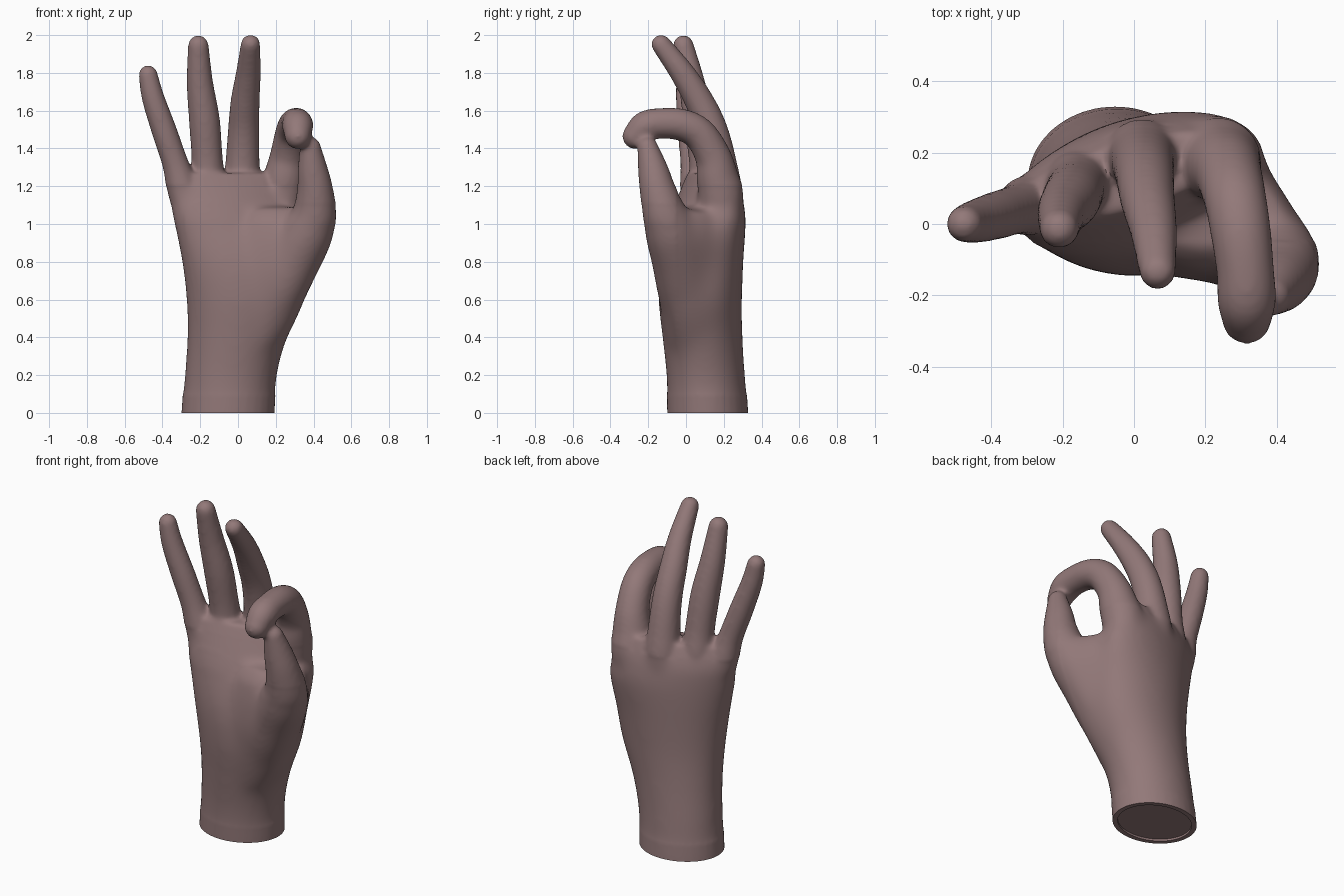
import bpy, bmesh, math
from mathutils import Vector

if "Cube" in bpy.data.objects:
    bpy.data.objects.remove(bpy.data.objects["Cube"])

SIDES = 32


def spline(keys, steps=8):
    """Catmull-Rom interpolation of tuples of any length."""
    k = [keys[0]] + list(keys) + [keys[-1]]
    out = []
    for i in range(1, len(k) - 2):
        for s in range(steps):
            t = s / steps
            out.append(tuple(
                0.5 * (2 * b + (c - a) * t + (2 * a - 5 * b + 4 * c - d) * t * t
                       + (3 * b - a - 3 * c + d) * t ** 3)
                for a, b, c, d in zip(k[i - 1], k[i], k[i + 1], k[i + 2])))
    out.append(tuple(keys[-1]))
    return out


def loft(bm, rings):
    """Skin a list of point rings into a closed shell."""
    loops = [[bm.verts.new(p) for p in ring] for ring in rings]
    for a, b in zip(loops, loops[1:]):
        for i in range(SIDES):
            j = (i + 1) % SIDES
            bm.faces.new((a[i], a[j], b[j], b[i]))
    bm.faces.new(loops[0][::-1])
    bm.faces.new(loops[-1])


def stack(bm, keys):
    """Loft of level ellipses: z, centre x, centre y, half width, half depth, twist."""
    rings = []
    for z, cx, cy, rx, ry, tw in spline(keys):
        ring = []
        for n in range(SIDES):
            a = 2 * math.pi * n / SIDES
            x, y = rx * math.cos(a), ry * math.sin(a)
            ring.append((cx + x * math.cos(tw) - y * math.sin(tw),
                         cy + x * math.sin(tw) + y * math.cos(tw), z))
        rings.append(ring)
    loft(bm, rings)


def digit(bm, keys):
    """Tapered tube along (x, y, z, radius) keys with a rounded tip."""
    pts = [(Vector(p[:3]), p[3]) for p in spline(keys)]
    end, r = pts[-1]
    d = (end - pts[-2][0]).normalized()
    for a in (15, 30, 45, 60, 75, 86):
        t = math.radians(a)
        pts.append((end + d * r * math.sin(t), r * math.cos(t)))
    u, rings = Vector((1, 0, 0)), []
    for i, (p, rad) in enumerate(pts):
        d = (pts[min(i + 1, len(pts) - 1)][0] - pts[max(i - 1, 0)][0]).normalized()
        u = (u - d * u.dot(d)).normalized()
        v = d.cross(u)
        rings.append([p + rad * (u * math.cos(a) + v * math.sin(a))
                      for a in (2 * math.pi * n / SIDES for n in range(SIDES))])
    loft(bm, rings)


bm = bmesh.new()

# Wrist and palm
stack(bm, [(-0.1, -0.056, 0.117, 0.247, 0.215, 0),
           (0.0, -0.053, 0.115, 0.247, 0.215, 0),
           (0.2, -0.038, 0.105, 0.248, 0.210, 0.0),
           (0.4, -0.005, 0.088, 0.268, 0.214, 0.03),
           (0.6, 0.030, 0.076, 0.308, 0.222, 0.10),
           (0.8, 0.030, 0.083, 0.335, 0.217, 0.20),
           (1.0, 0.015, 0.112, 0.367, 0.187, 0.28),
           (1.15, -0.018, 0.128, 0.353, 0.145, 0.28),
           (1.27, -0.025, 0.132, 0.325, 0.090, 0.28)])
# Muscle web between index knuckle and thumb
stack(bm, [(0.25, 0.05, 0.10, 0.15, 0.12, -0.95),
           (0.50, 0.15, 0.08, 0.20, 0.145, -0.95),
           (0.75, 0.24, 0.06, 0.225, 0.135, -0.95),
           (0.95, 0.31, 0.05, 0.235, 0.118, -0.95),
           (1.07, 0.325, 0.045, 0.20, 0.075, -0.95)])
# Thumb pad across the front of the palm
stack(bm, [(0.35, 0.06, 0.0, 0.14, 0.10, -0.2),
           (0.60, 0.11, -0.025, 0.20, 0.115, -0.2),
           (0.80, 0.15, -0.035, 0.22, 0.118, -0.2),
           (1.00, 0.17, -0.015, 0.20, 0.110, -0.2),
           (1.09, 0.17, 0.02, 0.16, 0.08, -0.2)])

# Thumb, bent forward to meet the index finger
digit(bm, [(0.10, 0.06, 0.40, 0.13), (0.21, 0.0, 0.64, 0.15),
           (0.30, -0.04, 0.82, 0.148), (0.37, -0.08, 0.96, 0.142),
           (0.405, -0.115, 1.06, 0.118), (0.408, -0.15, 1.18, 0.096),
           (0.395, -0.175, 1.29, 0.080), (0.383, -0.203, 1.405, 0.056)])
# Index finger, curled into a ring
digit(bm, [(0.18, 0.15, 0.95, 0.09), (0.225, 0.185, 1.12, 0.122),
           (0.247, 0.166, 1.25, 0.111), (0.264, 0.142, 1.36, 0.095),
           (0.283, 0.072, 1.475, 0.088), (0.299, -0.02, 1.524, 0.085),
           (0.312, -0.13, 1.533, 0.081), (0.316, -0.215, 1.516, 0.082),
           (0.316, -0.268, 1.465, 0.069)])
# Middle finger, leaning forward
digit(bm, [(0.02, 0.16, 0.95, 0.09), (0.022, 0.188, 1.15, 0.108),
           (0.024, 0.178, 1.32, 0.091), (0.03, 0.137, 1.5, 0.083),
           (0.038, 0.070, 1.65, 0.077), (0.055, -0.02, 1.8, 0.066),
           (0.066, -0.132, 1.951, 0.052)])
# Ring finger
digit(bm, [(-0.13, 0.09, 0.95, 0.09), (-0.155, 0.112, 1.17, 0.096),
           (-0.163, 0.098, 1.34, 0.083), (-0.178, 0.067, 1.55, 0.082),
           (-0.202, 0.030, 1.75, 0.070), (-0.210, -0.014, 1.945, 0.055)])
# Little finger, splayed outward
digit(bm, [(-0.22, 0.06, 0.95, 0.07), (-0.282, 0.055, 1.15, 0.088),
           (-0.332, 0.040, 1.32, 0.070), (-0.393, 0.022, 1.5, 0.067),
           (-0.450, 0.006, 1.67, 0.060), (-0.476, 0.0, 1.79, 0.051)])

bmesh.ops.recalc_face_normals(bm, faces=bm.faces)
mesh = bpy.data.meshes.new("hand")
bm.to_mesh(mesh)
bm.free()
hand = bpy.data.objects.new("hand", mesh)
bpy.context.collection.objects.link(hand)
bpy.context.view_layer.objects.active = hand
hand.select_set(True)

# Fuse the parts into one skin and relax the joints
fuse = hand.modifiers.new("fuse", 'REMESH')
fuse.mode = 'VOXEL'
fuse.voxel_size = 0.012
relax = hand.modifiers.new("relax", 'SMOOTH')
relax.factor = 0.5
relax.iterations = 10
for name in ("fuse", "relax"):
    bpy.ops.object.modifier_apply(modifier=name)

bm = bmesh.new()
bm.from_mesh(hand.data)
# Extra softening where thumb and fingers grow out of the palm
for top, front in [(1.0, -1)] * 40 + [(1.1, -1)] * 12 + [(1.2, -0.05)] * 25:
    soft = [v for v in bm.verts if 0.1 < v.co.z < top and v.co.y > front]
    bmesh.ops.smooth_vert(bm, verts=soft, factor=0.5,
                          use_axis_x=True, use_axis_y=True, use_axis_z=True)

# Cut the wrist flat and recess its underside within a rim
bmesh.ops.bisect_plane(bm, geom=bm.verts[:] + bm.edges[:] + bm.faces[:],
                       plane_co=(0, 0, 0), plane_no=(0, 0, -1), clear_outer=True)
rim = [e for e in bm.edges if e.is_boundary]
base = bmesh.ops.contextual_create(bm, geom=rim)["faces"]
bmesh.ops.inset_region(bm, faces=base, thickness=0.028)
ext = bmesh.ops.extrude_discrete_faces(bm, faces=base)["faces"]
for v in {v for f in ext for v in f.verts}:
    v.co.z += 0.012
bmesh.ops.recalc_face_normals(bm, faces=bm.faces)
bm.to_mesh(hand.data)
bm.free()

skin = bpy.data.materials.new("dusty brown")
skin.diffuse_color = (0.29, 0.19, 0.19, 1)
skin.use_nodes = True
skin.node_tree.nodes["Principled BSDF"].inputs["Base Color"].default_value = skin.diffuse_color
hand.data.materials.clear()
hand.data.materials.append(skin)
bpy.ops.object.shade_smooth_by_angle(angle=math.radians(50))
